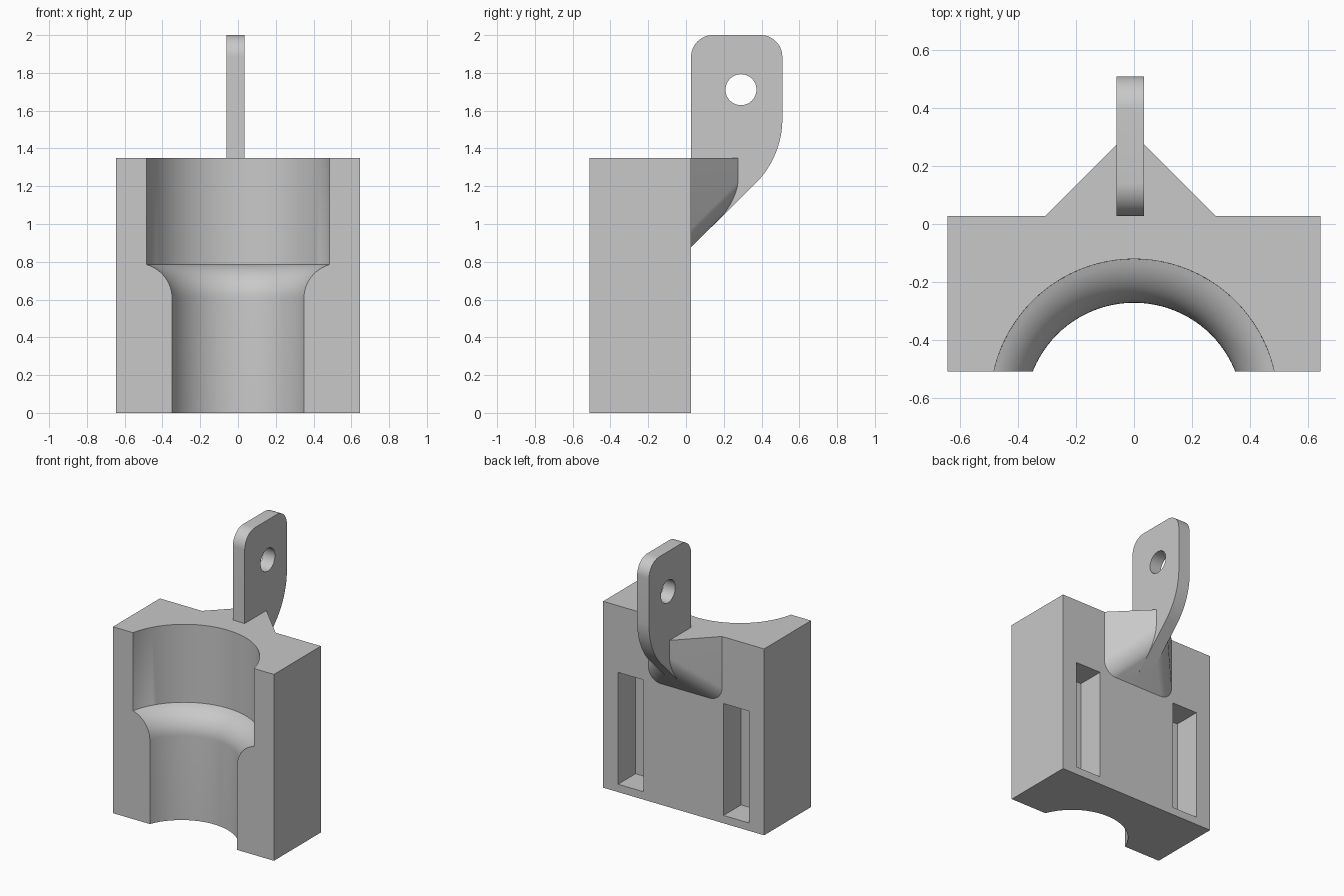
import bpy, bmesh
from math import sin, cos, pi, sqrt, radians

cube = bpy.data.objects.get("Cube")
if cube:
    bpy.data.objects.remove(cube, do_unlink=True)

grey = bpy.data.materials.new("plain grey")
grey.use_nodes = True
COLOUR = (0.58, 0.58, 0.58, 1)
grey.diffuse_color = COLOUR
grey.node_tree.nodes["Principled BSDF"].inputs["Base Color"].default_value = COLOUR

FRONT, BACK, HALF_W, TOP = -0.51, 0.027, 0.645, 1.35
TAB_X, TAB_HALF = -0.0125, 0.0475


def loft(name, rings):
    """Closed solid through a list of equally long point rings."""
    bm = bmesh.new()
    loops = [[bm.verts.new(p) for p in ring] for ring in rings]
    n = len(loops[0])
    for a, b in zip(loops, loops[1:]):
        for i in range(n):
            j = (i + 1) % n
            bm.faces.new((a[i], a[j], b[j], b[i]))
    bm.faces.new(loops[0][::-1])
    bm.faces.new(loops[-1])
    bmesh.ops.remove_doubles(bm, verts=bm.verts, dist=1e-5)
    bmesh.ops.recalc_face_normals(bm, faces=bm.faces)
    mesh = bpy.data.meshes.new(name)
    bm.to_mesh(mesh)
    bm.free()
    mesh.materials.append(grey)
    obj = bpy.data.objects.new(name, mesh)
    bpy.context.collection.objects.link(obj)
    return obj


def box(name, x0, x1, y0, y1, z0, z1):
    return loft(name, [[(x0, y0, z), (x1, y0, z), (x1, y1, z), (x0, y1, z)] for z in (z0, z1)])


def activate(obj):
    bpy.ops.object.select_all(action='DESELECT')
    obj.select_set(True)
    bpy.context.view_layer.objects.active = obj


def cut(obj, cutter):
    cutter.hide_render = True
    mod = obj.modifiers.new("cut", 'BOOLEAN')
    mod.operation, mod.solver, mod.object = 'DIFFERENCE', 'EXACT', cutter
    activate(obj)
    bpy.ops.object.modifier_apply(modifier=mod.name)
    bpy.data.objects.remove(cutter, do_unlink=True)


def arc(cx, cy, r, a0, a1, steps=14):
    angles = [radians(a0 + (a1 - a0) * i / steps) for i in range(steps + 1)]
    return [(cx + r * cos(a), cy + r * sin(a)) for a in angles]


# Block with a stepped bore, whose step is a rounded shoulder
block = box("clamp_block", -HALF_W, HALF_W, FRONT, BACK, 0, TOP)
LOW, HIGH, R = 0.61, 0.785, 0.181
levels = [(-0.1, 0)]
for i in range(13):
    dz = R * sin(radians(75.2) * i / 12)
    levels.append((LOW + dz, (R - sqrt(R * R - dz * dz)) / 0.135))
levels += [(HIGH + 0.0005, 1), (TOP + 0.1, 1)]


def bore_ring(z, t):
    r, cy = 0.376 + 0.12 * t, -0.648 + 0.031 * t
    return [(r * cos(2 * pi * i / 96), cy + r * sin(2 * pi * i / 96), z) for i in range(96)]


cut(block, loft("bore_cutter", [bore_ring(z, t) for z, t in levels]))

# Two blind slots in the back
for side in (-1, 1):
    x0, x1 = sorted((side * 0.32, side * 0.525))
    cut(block, box("slot_cutter", x0, x1, BACK - 0.2, BACK + 0.1, 0.057, 0.867))

# Upright tab with rounded top and swept lower edge
outline = [(BACK, 0.877)]
outline += arc(0.51 - 0.48, 1.556, 0.48, -45, 0, 20)
outline += arc(0.51 - 0.115, 2 - 0.115, 0.115, 0, 90)
outline += arc(BACK + 0.115, 2 - 0.115, 0.115, 90, 180)
tab = loft("upright_tab", [[(TAB_X + s * TAB_HALF, y, z) for y, z in outline] for s in (-1, 1)])
hole = arc(0.291, 1.711, 0.082, 0, 352.5, 47)
cut(tab, loft("hole_cutter", [[(x, y, z) for y, z in hole] for x in (-0.3, 0.3)]))

# Gusset halves: a rounded wall profile swept diagonally into the tab
INNER, WIDE, BASE, FILLET = 0.03, 0.295, 0.877, 0.1
profile = [(INNER, TOP), (WIDE, TOP)]
profile += arc(WIDE - FILLET, BASE + FILLET, FILLET, 0, -90)
profile += [(INNER, BASE)]
gussets = []
for side, name in ((1, "left_gusset"), (-1, "right_gusset")):
    wall = [(TAB_X + side * x, BACK, z) for x, z in profile]
    end = [(TAB_X + side * INNER, BACK + x - INNER, min(z + x - INNER, TOP)) for x, z in profile]
    gussets.append(loft(name, [wall, end]))

# Smooth the curved walls and keep the edges crisp
for obj in [block, tab] + gussets:
    activate(obj)
    bpy.ops.object.shade_smooth_by_angle(angle=radians(25))
